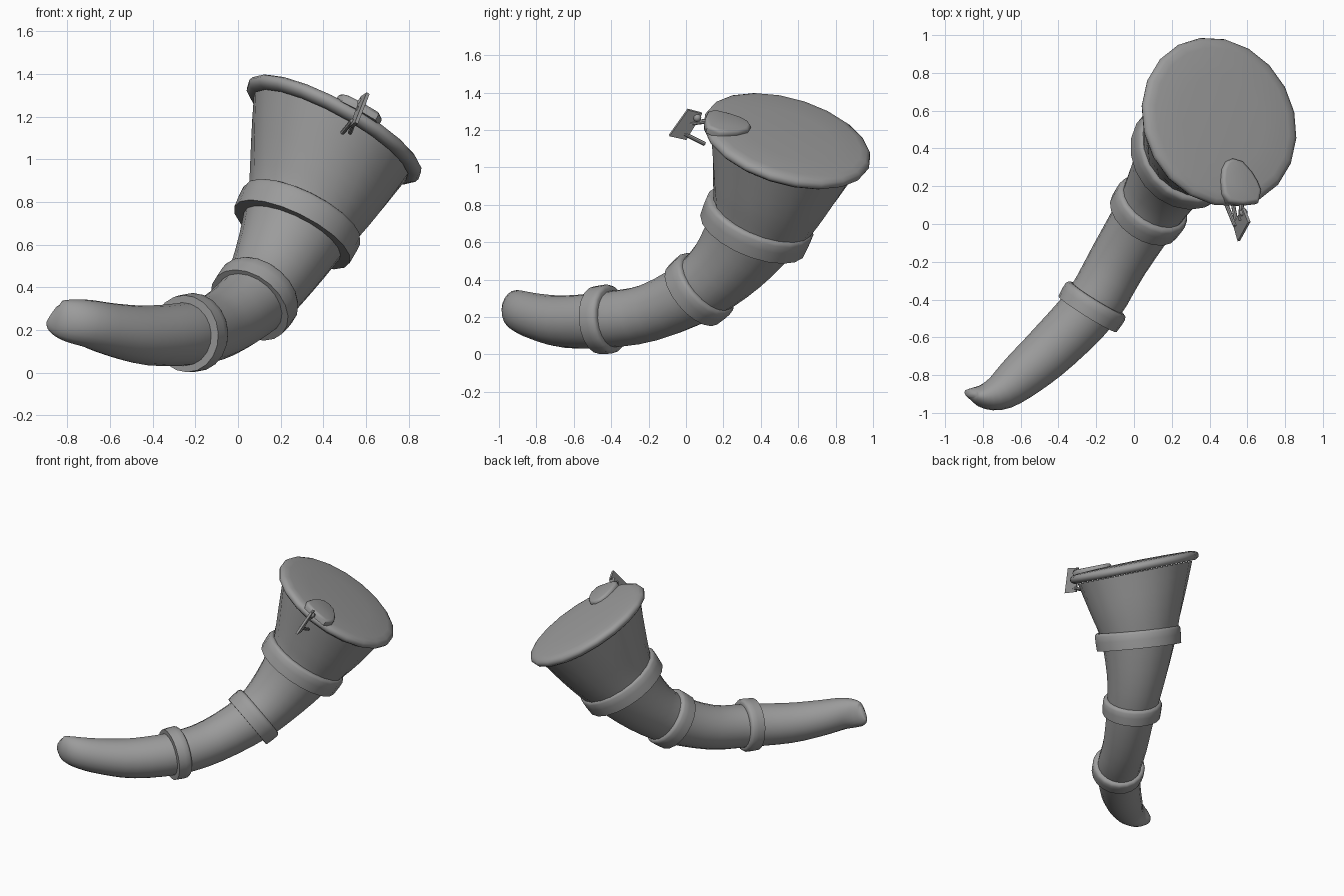
import bpy, bmesh, math
from mathutils import Vector, Matrix

if "Cube" in bpy.data.objects:
    bpy.data.objects.remove(bpy.data.objects["Cube"])

SIDES = 20
gray = bpy.data.materials.new("neutral_gray")
gray.diffuse_color = (0.33, 0.33, 0.33, 1)
gray.use_nodes = True
gray.node_tree.nodes["Principled BSDF"].inputs["Base Color"].default_value = gray.diffuse_color


def finish(name, bm, angle=40):
    bmesh.ops.recalc_face_normals(bm, faces=bm.faces)
    me = bpy.data.meshes.new(name)
    bm.to_mesh(me)
    bm.free()
    ob = bpy.data.objects.new(name, me)
    bpy.context.collection.objects.link(ob)
    me.materials.append(gray)
    bpy.ops.object.select_all(action='DESELECT')
    ob.select_set(True)
    bpy.context.view_layer.objects.active = ob
    bpy.ops.object.shade_smooth_by_angle(angle=math.radians(angle))
    return ob


def skin(bm, loops, closed=False):
    """Join successive vertex loops with quads, closing or capping the ends."""
    n = len(loops[0])
    pairs = list(zip(loops, loops[1:]))
    if closed:
        pairs.append((loops[-1], loops[0]))
    for a, b in pairs:
        for i in range(n):
            j = (i + 1) % n
            bm.faces.new((a[i], a[j], b[j], b[i]))
    if not closed:
        bm.faces.new(loops[0])
        bm.faces.new(loops[-1])


def section(bm, centre, axis, r_side, r_up):
    """One elliptical cross-section at right angles to the axis."""
    side = axis.cross(Vector((0, 0, 1))).normalized()
    up = side.cross(axis).normalized()
    return [bm.verts.new(centre + side * r_side * math.cos(a) + up * r_up * math.sin(a))
            for a in (2 * math.pi * i / SIDES for i in range(SIDES))]


def lathe(name, centre, axis, profile, closed, angle=40):
    """Turn a (radius, height) profile about a tilted axis."""
    axis = Vector(axis).normalized()
    bm = bmesh.new()
    skin(bm, [section(bm, Vector(centre) + axis * h, axis, r, r) for r, h in profile], closed)
    return finish(name, bm, angle)


def rod(name, a, b, r):
    a, b = Vector(a), Vector(b)
    bm = bmesh.new()
    rot = (b - a).to_track_quat('Z', 'Y').to_matrix().to_4x4()
    bmesh.ops.create_cone(bm, cap_ends=True, segments=8, radius1=r, radius2=r,
                          depth=(b - a).length, matrix=Matrix.Translation((a + b) / 2) @ rot)
    return finish(name, bm)


def slab(name, points, offset, bevel=0.0, bevel_rule=None):
    """Flat outline thickened by an offset vector, optionally with a softened rim."""
    bm = bmesh.new()
    lo = [bm.verts.new(p) for p in points]
    hi = [bm.verts.new(p + offset) for p in points]
    skin(bm, [lo, hi])
    if bevel:
        rim = [e for e in bm.edges if e.verts[0] in hi and e.verts[1] in hi]
        bmesh.ops.bevel(bm, geom=rim, offset=bevel, segments=3, affect='EDGES', profile=0.5)
    return finish(name, bm, 50)


LID_AXIS = Vector((0.47, 0.25, 0.85)).normalized()
LID = Vector((0.45, 0.54, 1.14))

# Horn body: x, y, z, side radius, upright radius
keys = [Vector(k) for k in (
    (-0.872, -0.895, 0.275, 0.015, 0.045),
    (-0.85, -0.90, 0.262, 0.035, 0.08),
    (-0.79, -0.91, 0.245, 0.07, 0.10),
    (-0.70, -0.885, 0.23, 0.10, 0.112),
    (-0.58, -0.79, 0.20, 0.125, 0.125),
    (-0.42, -0.645, 0.175, 0.142, 0.14),
    (-0.22, -0.43, 0.185, 0.152, 0.15),
    (-0.08, -0.19, 0.225, 0.157, 0.155),
    (0.08, 0.07, 0.35, 0.175, 0.175),
    (0.18, 0.24, 0.50, 0.21, 0.21),
    (0.28, 0.38, 0.70, 0.265, 0.265),
    (0.36, 0.46, 0.88, 0.33, 0.33),
    (0.435, 0.53, 1.11, 0.41, 0.41))]
ext = [2 * keys[0] - keys[1]] + keys + [2 * keys[-1] - keys[-2]]
path = []
for p0, p1, p2, p3 in zip(ext, ext[1:], ext[2:], ext[3:]):
    for s in range(3):
        t = s / 3
        path.append(0.5 * (2 * p1 + (p2 - p0) * t + (2 * p0 - 5 * p1 + 4 * p2 - p3) * t * t
                           + (3 * p1 - p0 - 3 * p2 + p3) * t ** 3))
path.append(keys[-1])
bm = bmesh.new()
loops = []
for i, p in enumerate(path):
    d = (path[min(i + 1, len(path) - 1)] - path[max(i - 1, 0)]).xyz.normalized()
    blend = max(0, (i - len(path) + 7) / 6)      # turn smoothly to the lid's tilt
    d = d.lerp(LID_AXIS, blend).normalized()
    loops.append(section(bm, p.xyz, d, p[3], p[4]))
skin(bm, loops)
finish("horn_body", bm, 60)

# Bands round the horn
for name, c, axis, r, r_in, w in (
        ("lower_band", (-0.22, -0.435, 0.187), (0.52, 0.84, 0.08), 0.185, 0.14, 0.10),
        ("middle_band", (0.08, 0.075, 0.35), (0.46, 0.67, 0.58), 0.208, 0.16, 0.115),
        ("upper_band", (0.28, 0.38, 0.70), (0.42, 0.34, 0.84), 0.305, 0.24, 0.125)):
    h = w / 2
    lathe(name, c, axis, [(r_in, -h), (r - 0.004, -h), (r, 0), (r, h - 0.02),
                          (r - 0.008, h - 0.005), (r - 0.02, h), (r_in, h)], True)

# Lid with a rounded rim and a slightly domed top
lathe("lid", LID, LID_AXIS, [(0.40, -0.032), (0.435, -0.032), (0.455, -0.018), (0.462, 0),
                             (0.455, 0.018), (0.435, 0.03), (0.40, 0.036), (0.25, 0.042),
                             (0.08, 0.045)], False, 60)

# Tongue-shaped latch tab lying on the lid
outline = [(0.50, 0.335), (0.465, 0.32), (0.445, 0.28), (0.44, 0.22), (0.447, 0.15),
           (0.475, 0.105), (0.55, 0.09), (0.635, 0.10), (0.65, 0.165), (0.63, 0.215),
           (0.60, 0.265), (0.55, 0.32)]
tab = []
for x, y in outline:
    z = LID.z - (LID_AXIS.x * (x - LID.x) + LID_AXIS.y * (y - LID.y)) / LID_AXIS.z
    tab.append(Vector((x, y, z)) + LID_AXIS * 0.02)
slab("latch_tab", tab, LID_AXIS * 0.045, 0.02)

# Hanging hasp plate with its pin, knob and two prongs
plate = [Vector(p) for p in ((0.61, 0.01, 1.31), (0.58, 0.085, 1.29),
                             (0.53, 0.0, 1.15), (0.555, -0.09, 1.17))]
n = (plate[1] - plate[0]).cross(plate[3] - plate[0]).normalized()
slab("hasp_plate", [p - n * 0.008 for p in plate], n * 0.016)
rod("hasp_pin", (0.565, 0.02, 1.235), (0.57, 0.13, 1.25), 0.013)
bm = bmesh.new()
bmesh.ops.create_uvsphere(bm, u_segments=10, v_segments=6, radius=0.022,
                          matrix=Matrix.Translation((0.58, 0.06, 1.265)))
finish("hasp_knob", bm, 60)
for i, dx in enumerate((0.0, 0.035)):
    rod(f"hasp_prong_{i + 1}", (0.535 + dx * 0.3, -0.01, 1.18), (0.49 + dx, 0.10, 1.125), 0.011)
